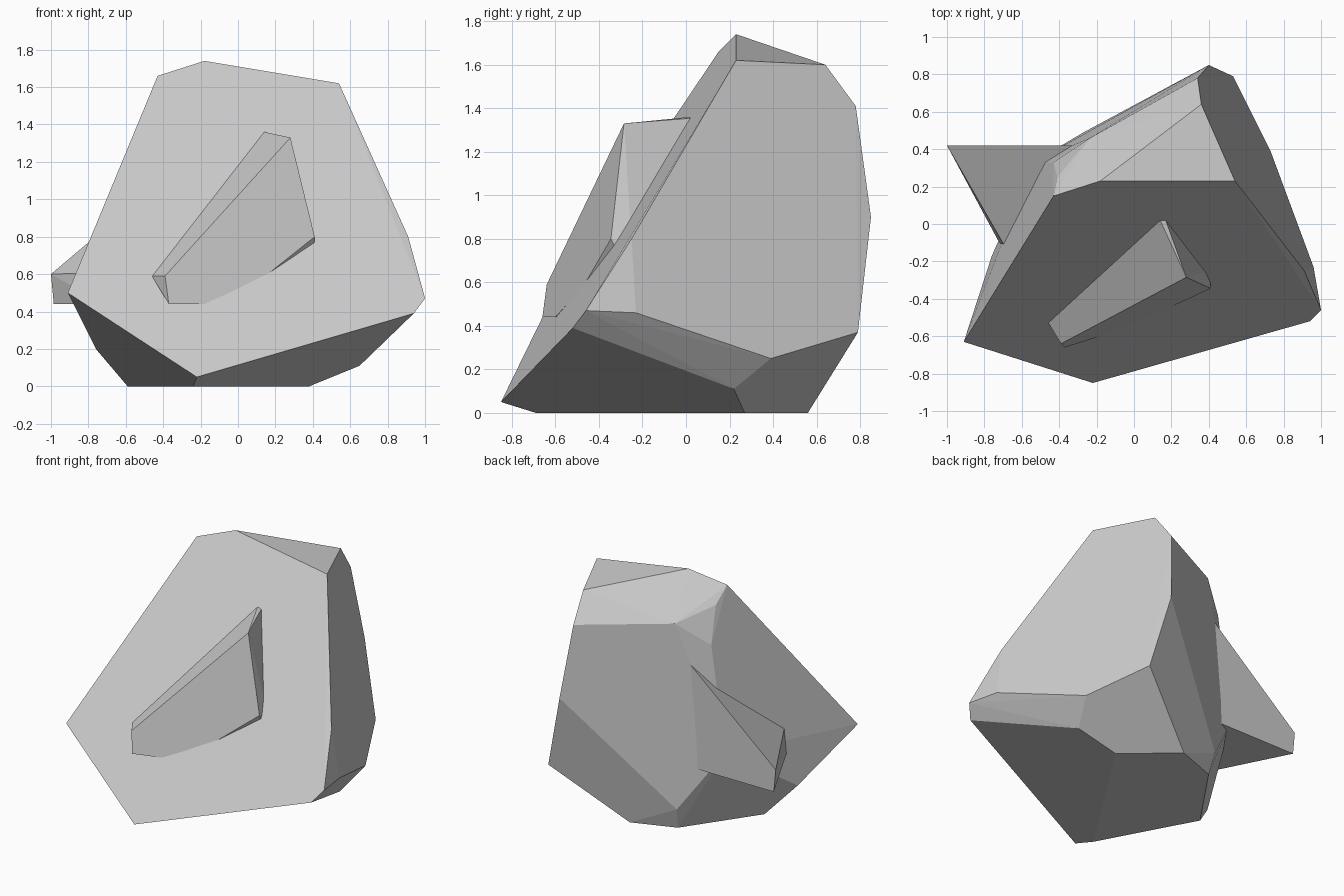
import bpy
import bmesh
import math

# Remove only the default cube
default_cube = bpy.data.objects.get("Cube")
if default_cube:
    bpy.data.objects.remove(default_cube, do_unlink=True)

# Single stone colour
GREY = (0.6, 0.6, 0.6, 1.0)
stone = bpy.data.materials.new("stone_grey")
stone.use_nodes = True
stone.diffuse_color = GREY
shader = next(n for n in stone.node_tree.nodes if n.type == "BSDF_PRINCIPLED")
shader.inputs["Base Color"].default_value = GREY
shader.inputs["Roughness"].default_value = 0.9


def faceted_stone(name, corners):
    """Wrap the corners in a convex hull and merge nearly flat facets."""
    bm = bmesh.new()
    for corner in corners:
        bm.verts.new(corner)
    hull = bmesh.ops.convex_hull(bm, input=bm.verts[:])
    spare = {v for v in hull["geom_interior"] + hull["geom_unused"]
             if isinstance(v, bmesh.types.BMVert) and v.is_valid}
    bmesh.ops.delete(bm, geom=list(spare), context="VERTS")
    bmesh.ops.dissolve_limit(bm, angle_limit=math.radians(2.5),
                             verts=bm.verts[:], edges=bm.edges[:])
    bmesh.ops.recalc_face_normals(bm, faces=bm.faces[:])
    mesh = bpy.data.meshes.new(name)
    bm.to_mesh(mesh)
    bm.free()
    mesh.materials.append(stone)
    for polygon in mesh.polygons:
        polygon.use_smooth = False
    obj = bpy.data.objects.new(name, mesh)
    bpy.context.scene.collection.objects.link(obj)
    return obj


def sunk(corners, dx, dy):
    """Copies of the contact corners pushed inside the boulder."""
    return [(x + dx, y + dy, z) for x, y, z in corners]


# Boulder: rim of the large sloping front face
front_rim = [
    (-.91, -.63, .5), (-.22, -.85, .05), (.94, -.52, .39), (1, -.46, .47),
    (.91, -.25, .8), (.54, .23, 1.62), (-.18, .23, 1.74), (-.43, .15, 1.66),
]
# Boulder: crown and back ridge
back_ridge = [
    (.36, .64, 1.6), (.34, .78, 1.41), (-.235, .46, 1.45), (-.41, .25, 1.55),
    (-.43, .33, 1.3), (.4, .85, .9), (-.54, .33, .56),
]
# Boulder: chamfered lower edge
lower_edge = [
    (.53, .79, .37), (.73, .39, .25), (.96, -.23, .46), (.65, .22, .11),
    (-.76, -.17, .2), (-.27, .49, .15),
]
# Boulder: flat base
base = [(x, y, 0) for x, y in (
    (-.24, -.69), (.38, .27), (.05, .56), (-.25, .45), (-.59, -.04))]
faceted_stone("boulder", front_rim + back_ridge + lower_edge + base)

# Chip standing out of the front face
chip_contact = [
    (-.46, -.525, .59), (.14, .02, 1.36), (.41, -.33, .77),
    (.14, -.47, .585), (-.18, -.6, .44), (-.37, -.61, .44),
]
chip_outer = [
    (-.39, -.64, .59), (.28, -.285, 1.33), (.41, -.345, .8), (-.37, -.66, .44),
]
faceted_stone("front_chip", chip_contact + chip_outer + sunk(chip_contact, 0, .08))

# Spur jutting out of the back on the right
spur_contact = [(-.28, .42, 1.21), (-.69, -.12, .61), (-.72, -.1, .44)]
spur_outer = [(-1, .42, .6), (-.985, .42, .44), (-.3, .42, .44)]
faceted_stone("back_spur", spur_contact + spur_outer + sunk(spur_contact, .12, -.04))
